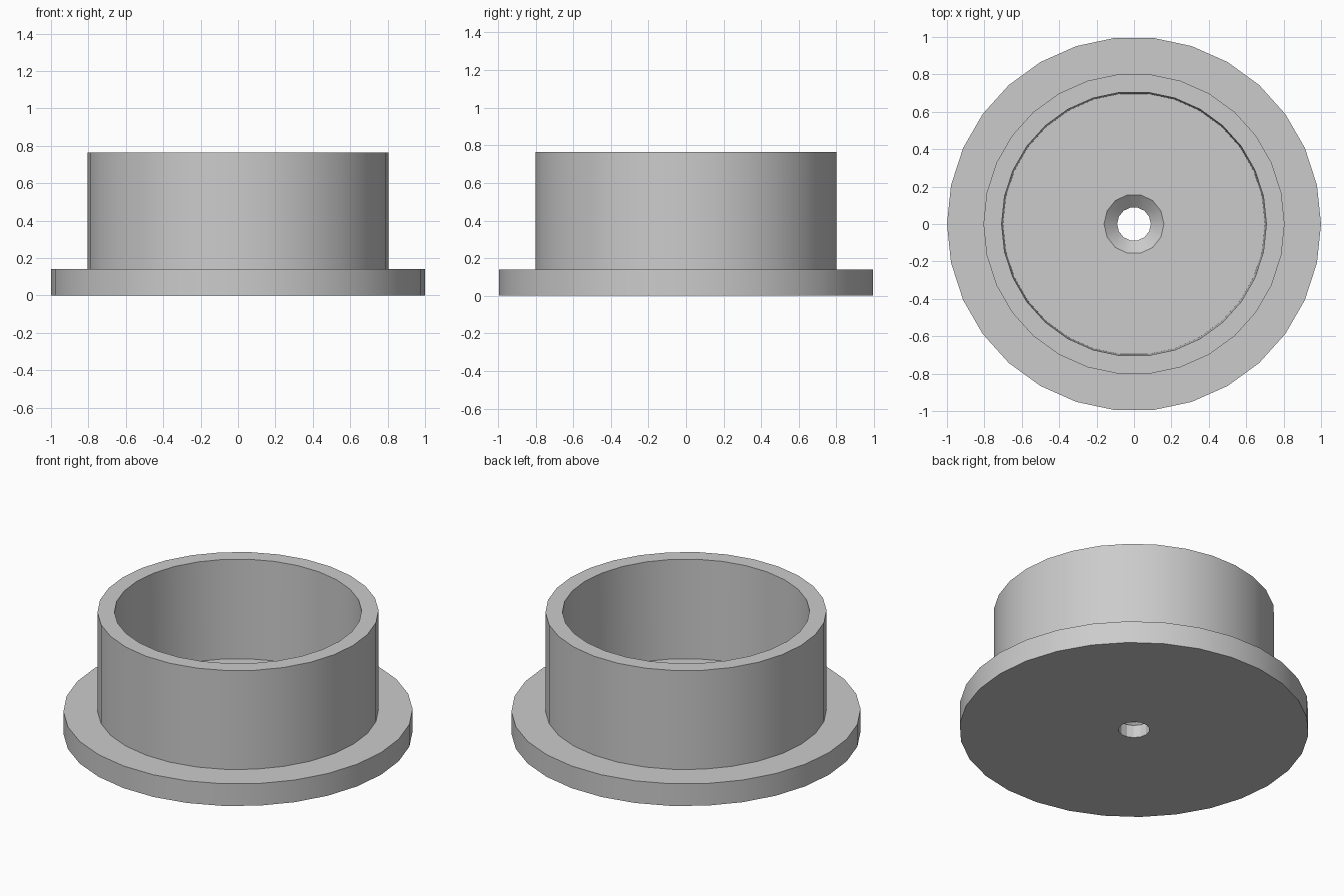
import bpy
import math

cube = bpy.data.objects.get("Cube")
if cube:
    bpy.data.objects.remove(cube, do_unlink=True)

grey = bpy.data.materials.new("plain_grey")
grey.use_nodes = True
grey.diffuse_color = (0.6, 0.6, 0.6, 1)
grey.node_tree.nodes["Principled BSDF"].inputs["Base Color"].default_value = (0.6, 0.6, 0.6, 1)


def lathe(name, profile, sides, capped=False):
    """Revolve (radius, height) points around z, listed from bottom outside inward or upward."""
    verts = [(r * math.cos(math.tau * i / sides), r * math.sin(math.tau * i / sides), z)
             for r, z in profile for i in range(sides)]
    faces = [(k * sides + i, k * sides + (i + 1) % sides,
              (k + 1) * sides + (i + 1) % sides, (k + 1) * sides + i)
             for k in range(len(profile) - 1) for i in range(sides)]
    if capped:
        faces.append(tuple(reversed(range(sides))))
        faces.append(tuple(range(len(verts) - sides, len(verts))))
    mesh = bpy.data.meshes.new(name)
    mesh.from_pydata(verts, [], faces)
    mesh.materials.append(grey)
    obj = bpy.data.objects.new(name, mesh)
    bpy.context.collection.objects.link(obj)
    return obj


def activate(obj):
    bpy.ops.object.select_all(action='DESELECT')
    obj.select_set(True)
    bpy.context.view_layer.objects.active = obj


SIDES = 30
BASE_TOP = 0.14
RIM_TOP = 0.765

# Flange disc, which is also the floor of the cup
flange = lathe("flange", [(1, 0), (1, BASE_TOP)], SIDES, capped=True)

# Countersunk centre hole
cutter = lathe("hole_cutter", [(0.09, -0.05), (0.09, 0.08), (0.16, BASE_TOP), (0.16, 0.2)],
               14, capped=True)
cutter.hide_render = True
cut = flange.modifiers.new("centre_hole", 'BOOLEAN')
cut.operation = 'DIFFERENCE'
cut.solver = 'EXACT'
cut.object = cutter
activate(flange)
bpy.ops.object.modifier_apply(modifier=cut.name)
bpy.data.objects.remove(cutter, do_unlink=True)

# Upright wall, with a slight draft on its inner face
wall = lathe("wall", [(0.805, BASE_TOP), (0.805, RIM_TOP), (0.708, RIM_TOP), (0.70, BASE_TOP)], SIDES)

# Smooth round sides, sharp rims and a faceted countersink
for part in (flange, wall):
    activate(part)
    bpy.ops.object.shade_smooth_by_angle(angle=math.radians(18))
